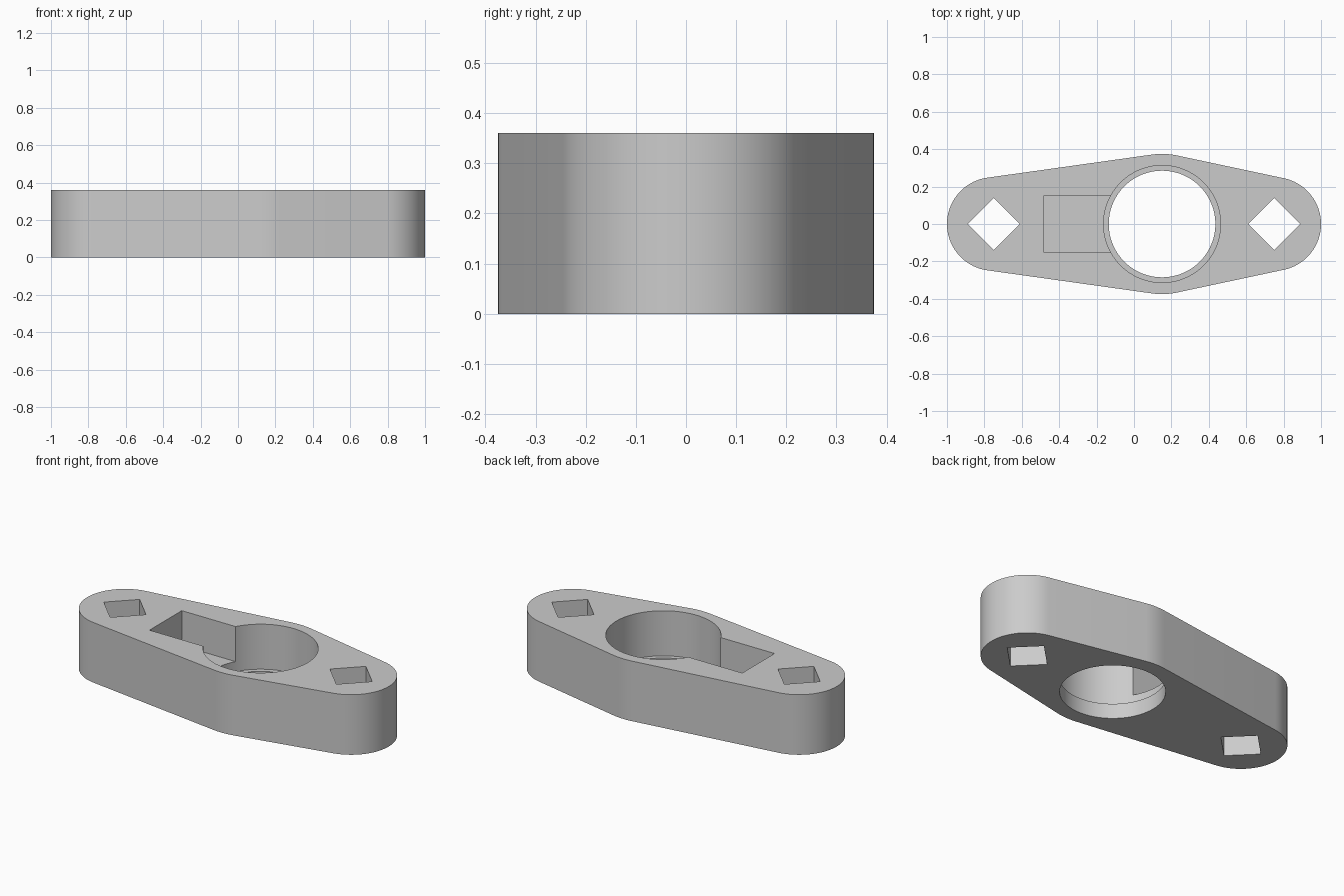
import bpy, bmesh, math
from mathutils import Vector
from mathutils.geometry import convex_hull_2d

cube = bpy.data.objects.get("Cube")
if cube:
    bpy.data.objects.remove(cube, do_unlink=True)

HEIGHT = 0.36
BORE_X = 0.15
END_X = 0.75

grey = bpy.data.materials.new("plain grey")
grey.use_nodes = True
colour = (0.6, 0.6, 0.6, 1)
grey.diffuse_color = colour
grey.node_tree.nodes["Principled BSDF"].inputs["Base Color"].default_value = colour


def circle(x, radius, count=96):
    return [Vector((x + radius * math.cos(math.tau * i / count),
                    radius * math.sin(math.tau * i / count))) for i in range(count)]


def prism(name, outline, bottom, top):
    """Extrude a flat outline between two heights."""
    bm = bmesh.new()
    face = bm.faces.new([bm.verts.new((p[0], p[1], bottom)) for p in outline])
    extruded = bmesh.ops.extrude_face_region(bm, geom=[face])["geom"]
    verts = [v for v in extruded if isinstance(v, bmesh.types.BMVert)]
    bmesh.ops.translate(bm, verts=verts, vec=(0, 0, top - bottom))
    bmesh.ops.recalc_face_normals(bm, faces=bm.faces)
    mesh = bpy.data.meshes.new(name)
    bm.to_mesh(mesh)
    bm.free()
    mesh.materials.append(grey)
    obj = bpy.data.objects.new(name, mesh)
    bpy.context.collection.objects.link(obj)
    return obj


# Body: tangent outline around two rounded ends and a wider hub
points = circle(-END_X, 0.25) + circle(END_X, 0.25) + circle(BORE_X, 0.375)
body = prism("flange_body", [points[i] for i in convex_hull_2d(points)], 0, HEIGHT)

# Cutters: through hole, counterbore, side pocket and diamond bolt holes
low, high = -0.1, HEIGHT + 0.1
pocket = [(-0.48, -0.153), (0.1, -0.153), (0.1, 0.153), (-0.48, 0.153)]
cutters = [
    prism("through_hole_cutter", circle(BORE_X, 0.285), low, high),
    prism("counterbore_cutter", circle(BORE_X, 0.313), 0.09, high),
    prism("pocket_cutter", pocket, 0.15, high),
]
for side, x in (("right", -END_X), ("left", END_X)):
    cutters.append(prism(side + "_bolt_hole_cutter", circle(x, 0.14, 4), low, high))

bpy.context.view_layer.objects.active = body
for cutter in cutters:
    cutter.hide_render = True
    cut = body.modifiers.new(cutter.name, "BOOLEAN")
    cut.operation = "DIFFERENCE"
    cut.solver = "EXACT"
    cut.object = cutter
    bpy.ops.object.modifier_apply(modifier=cut.name)
for cutter in cutters:
    bpy.data.objects.remove(cutter, do_unlink=True)

# Smooth the curved walls and keep the rims sharp
bpy.ops.object.select_all(action="DESELECT")
body.select_set(True)
bpy.ops.object.shade_smooth_by_angle(angle=math.radians(30))
